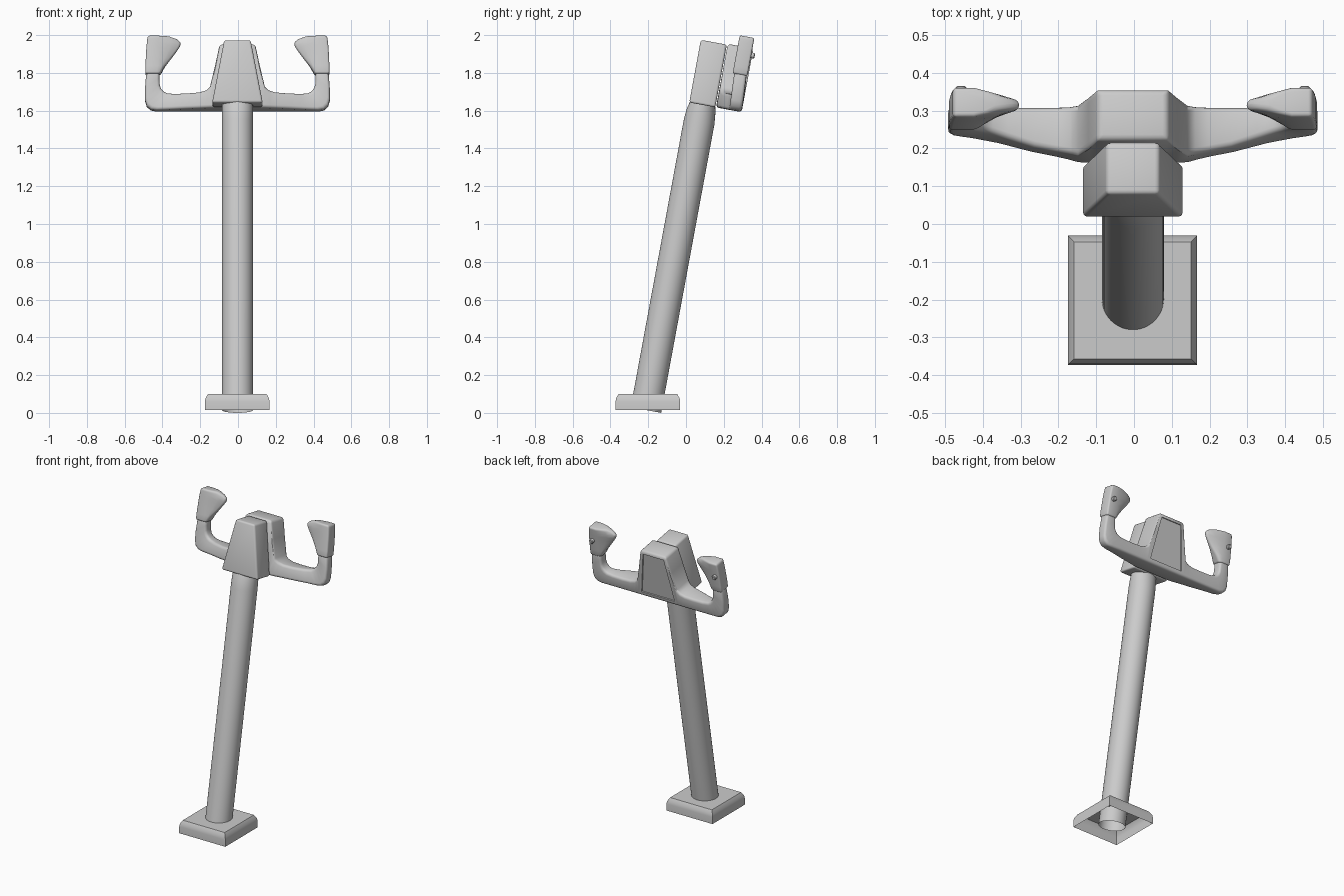
import bpy, bmesh, math
from mathutils import Matrix

if "Cube" in bpy.data.objects:
    bpy.data.objects.remove(bpy.data.objects["Cube"])

TILT = math.radians(10.46)
# Local frame of the tilted column: x across, y towards the back, z along the column
FRAME = Matrix.Translation((-0.003, 0.155, 1.618)) @ Matrix.Rotation(-TILT, 4, 'X')


def loft(name, rings, caps=(True, True), frame=FRAME):
    """Skin a list of equal-length point rings."""
    bm = bmesh.new()
    vs = [[bm.verts.new(p) for p in r] for r in rings]
    n = len(rings[0])
    for a, b in zip(vs, vs[1:]):
        for i in range(n):
            j = (i + 1) % n
            bm.faces.new((a[i], a[j], b[j], b[i]))
    if caps[0]:
        bm.faces.new(vs[0])
    if caps[1]:
        bm.faces.new(vs[-1])
    bmesh.ops.recalc_face_normals(bm, faces=bm.faces)
    me = bpy.data.meshes.new(name)
    bm.to_mesh(me)
    bm.free()
    ob = bpy.data.objects.new(name, me)
    bpy.context.collection.objects.link(ob)
    ob.matrix_world = frame
    return ob


def finish(ob, bevel=0, limit=40, cutter=None, smooth=35):
    bpy.ops.object.select_all(action='DESELECT')
    bpy.context.view_layer.objects.active = ob
    ob.select_set(True)
    if bevel:
        m = ob.modifiers.new("bevel", 'BEVEL')
        m.width, m.segments = bevel, 3
        m.limit_method, m.angle_limit = 'ANGLE', math.radians(limit)
        bpy.ops.object.modifier_apply(modifier=m.name)
    if cutter:
        m = ob.modifiers.new("recess", 'BOOLEAN')
        m.operation, m.solver, m.object = 'DIFFERENCE', 'EXACT', cutter
        bpy.ops.object.modifier_apply(modifier=m.name)
        bpy.data.objects.remove(cutter)
    bpy.ops.object.shade_smooth_by_angle(angle=math.radians(smooth))


def trapezoid(name, y0, y1, z0, z1, half0, half1):
    prof = [(-half0, z0), (half0, z0), (half1, z1), (-half1, z1)]
    return loft(name, [[(x, y, z) for x, z in prof] for y in (y0, y1)])


def disc(r, y, z, sy=1.0, n=48):
    return [(r * math.cos(2 * math.pi * i / n), y + sy * r * math.sin(2 * math.pi * i / n), z)
            for i in range(n)]


# Base plate, open underneath
base_rings = [[(sx * h, sy * h, z) for sx, sy in ((-1, -1), (1, -1), (1, 1), (-1, 1))]
              for h, z in ((.171, .015), (.171, .06), (.168, .078), (.155, .1))]
base = loft("base_plate", base_rings, (False, True), Matrix.Translation((-.004, -.202, 0)))
finish(base)

# Tilted tube, open at the foot
column = loft("column", [disc(.082, -.07, -1.643), disc(.082, -.07, -.09),
                         disc(.082, -.07, -.03, .93), disc(.081, -.069, .005, .84)],
              (False, True))
finish(column)

# Front housing on top of the column
housing = trapezoid("front_housing", -.14, 0, 0, .337, .134, .07)
finish(housing, .012)

# Yoke: centre body and arms, each section = top x, z / bottom x, z / front, back depth
half = [
    (.094, .342, .075, 0, .004, .142),
    (.118, .23, .11, 0, .004, .142),
    (.145, .115, .145, 0, .006, .142),
    (.165, .097, .175, 0, .014, .142),
    (.20, .087, .21, 0, .022, .142),
    (.26, .084, .27, 0, .034, .142),
    (.33, .085, .36, 0, .057, .142),
    (.37, .09, .43, 0, .07, .142),
    (.39, .10, .46, .006, .073, .141),
    (.405, .118, .48, .025, .073, .14),
    (.412, .14, .489, .055, .072, .138),
    (.413, .17, .489, .12, .069, .135),
    (.413, .21, .482, .21, .066, .131),
]


def section(t, s=1):
    tx, tz, bx, bz, f, b = t
    return [(s * tx, f, tz), (s * tx, b, tz), (s * bx, b, bz), (s * bx, f, bz)]


rings = [section(t, -1) for t in reversed(half)] + [section(t) for t in half]
yoke = loft("yoke", rings)
recess = trapezoid("recess_cutter", .134, .2, .03, .318, .122, .076)
finish(yoke, .016, 42, recess)

# Grips flaring inwards, each level = height, inner x, outer x
levels = [(.193, .408, .487), (.235, .385, .487), (.28, .35, .485), (.32, .32, .483),
          (.345, .304, .481), (.365, .299, .479), (.383, .32, .477), (.398, .365, .474)]
for side, s in (("left", -1), ("right", 1)):
    rings = []
    for z, xi, xo in levels:
        mid = max(.42, xi + .02)
        q = xi + .45 * (mid - xi)
        k = min(1, (mid - xi) / .08)          # how far the wedge narrows at its tip
        prof = [(xo, .058), (xo, .137), (mid, .137), (q, .137 - .014 * k), (xi, .132 - .026 * k),
                (xi, .063 + .022 * k), (q, .058 + .012 * k), (mid, .058)]
        rings.append([(s * x, y, z) for x, y in prof])
    finish(loft(side + "_grip", rings), .01, 40, smooth=45)

    # Small push button on the back of the grip
    ring = [[(s * .455 + r * math.cos(i * math.pi / 8), y, .305 + r * math.sin(i * math.pi / 8))
             for i in range(16)] for y, r in ((.13, .015), (.152, .015), (.156, .011))]
    finish(loft(side + "_button", ring))
